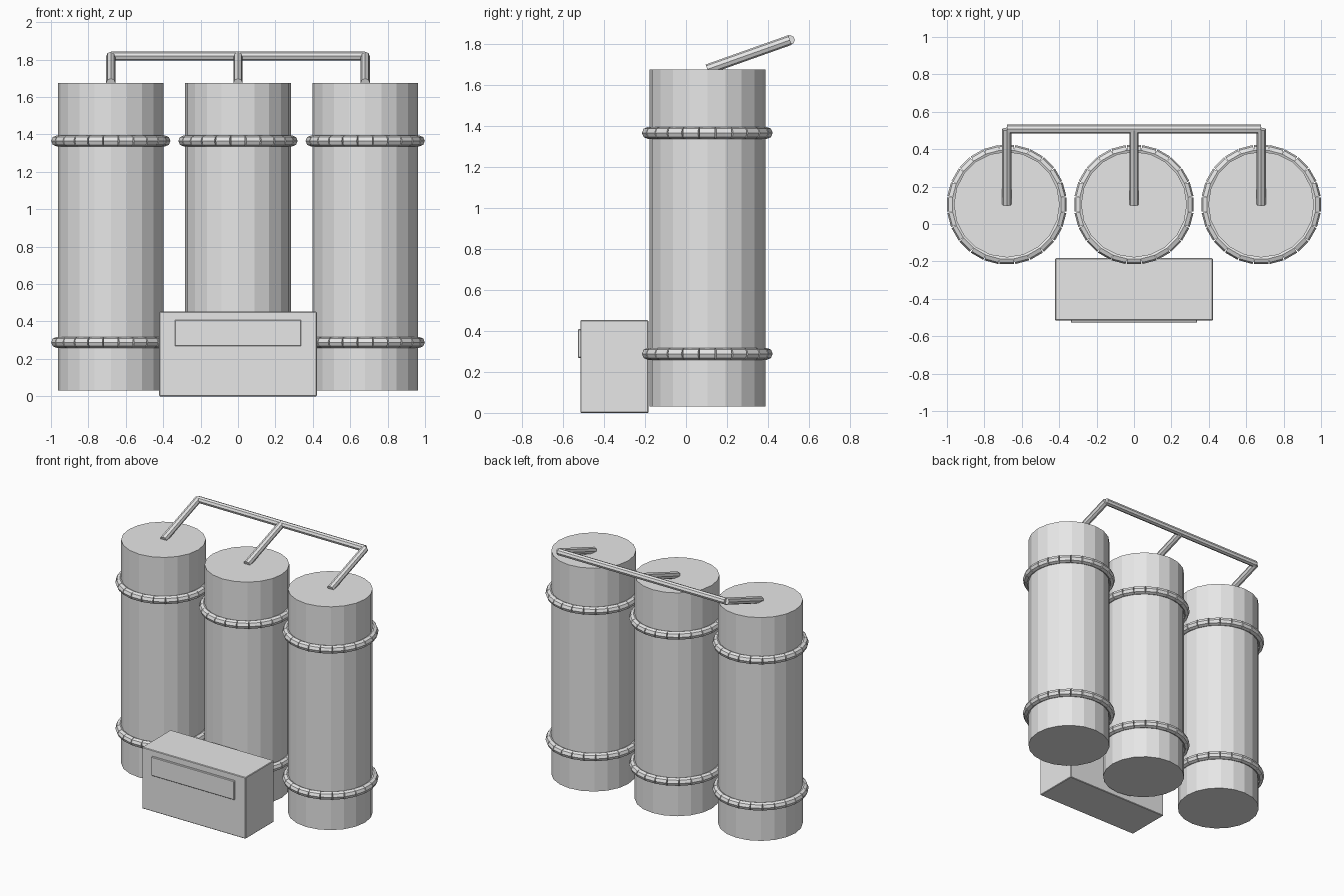
import bpy
import bmesh
import math
from mathutils import Vector, Matrix

cube = bpy.data.objects.get("Cube")
if cube:
    bpy.data.objects.remove(cube, do_unlink=True)

grey = bpy.data.materials.new("plain_grey")
grey.use_nodes = True
colour = (0.8, 0.8, 0.8, 1.0)
grey.diffuse_color = colour
grey.node_tree.nodes["Principled BSDF"].inputs["Base Color"].default_value = colour


def finish(name, bm):
    mesh = bpy.data.meshes.new(name)
    bm.to_mesh(mesh)
    bm.free()
    mesh.materials.append(grey)
    obj = bpy.data.objects.new(name, mesh)
    bpy.context.scene.collection.objects.link(obj)
    return obj


def add_rod(bm, start, end, radius, sides):
    """Capped straight cylinder between two points."""
    start, end = Vector(start), Vector(end)
    axis = end - start
    turn = Matrix.Identity(4)
    if abs(axis.x) + abs(axis.y) > 1e-6:
        turn = axis.to_track_quat('Z', 'Y').to_matrix().to_4x4()
    bmesh.ops.create_cone(
        bm, cap_ends=True, segments=sides, radius1=radius, radius2=radius,
        depth=axis.length, matrix=Matrix.Translation((start + end) / 2) @ turn)


def rod(name, start, end, radius, sides):
    bm = bmesh.new()
    add_rod(bm, start, end, radius, sides)
    return finish(name, bm)


def box(name, low, high, bevel):
    low, high = Vector(low), Vector(high)
    bm = bmesh.new()
    bmesh.ops.create_cube(bm, size=1)
    bmesh.ops.scale(bm, vec=high - low, verts=bm.verts)
    bmesh.ops.translate(bm, vec=(low + high) / 2, verts=bm.verts)
    obj = finish(name, bm)
    mod = obj.modifiers.new("soft_edges", 'BEVEL')
    mod.width = bevel
    mod.segments = 1
    return obj


def band(name, x, y, z, radius, thickness, count):
    """Ring of short straight links around a tank."""
    bm = bmesh.new()
    step = 2 * math.pi / count
    half = radius * math.tan(step / 2)
    for i in range(count):
        a = i * step
        mid = Vector((x + radius * math.cos(a), y + radius * math.sin(a), z))
        along = Vector((-math.sin(a), math.cos(a), 0)) * half
        add_rod(bm, mid - along, mid + along, thickness, 8)
    return finish(name, bm)


TANK_Y = 0.104
TANK_TOP = 1.675
PIPE_Y, PIPE_Z = 0.507, 1.818
SPREAD = 0.68

# Tanks, each with two linked bands and a sloping outlet pipe
for side, x in (("right", -SPREAD), ("middle", 0), ("left", SPREAD)):
    rod(side + "_tank", (x, TANK_Y, 0.03), (x, TANK_Y, TANK_TOP), 0.283, 20)
    for level, z in (("lower", 0.288), ("upper", 1.365)):
        band(f"{side}_{level}_band", x, TANK_Y, z, 0.29, 0.029, 24)
    rod(side + "_outlet_pipe", (x, TANK_Y, TANK_TOP), (x, PIPE_Y, PIPE_Z), 0.025, 8)

# Pipe joining the three outlets
rod("cross_pipe", (-SPREAD, PIPE_Y, PIPE_Z), (SPREAD, PIPE_Y, PIPE_Z), 0.024, 8)

# Control box and its raised front panel
box("control_box", (-0.422, -0.515, 0), (0.422, -0.183, 0.452), 0.004)
box("front_panel", (-0.338, -0.527, 0.268), (0.338, -0.505, 0.408), 0.004)
